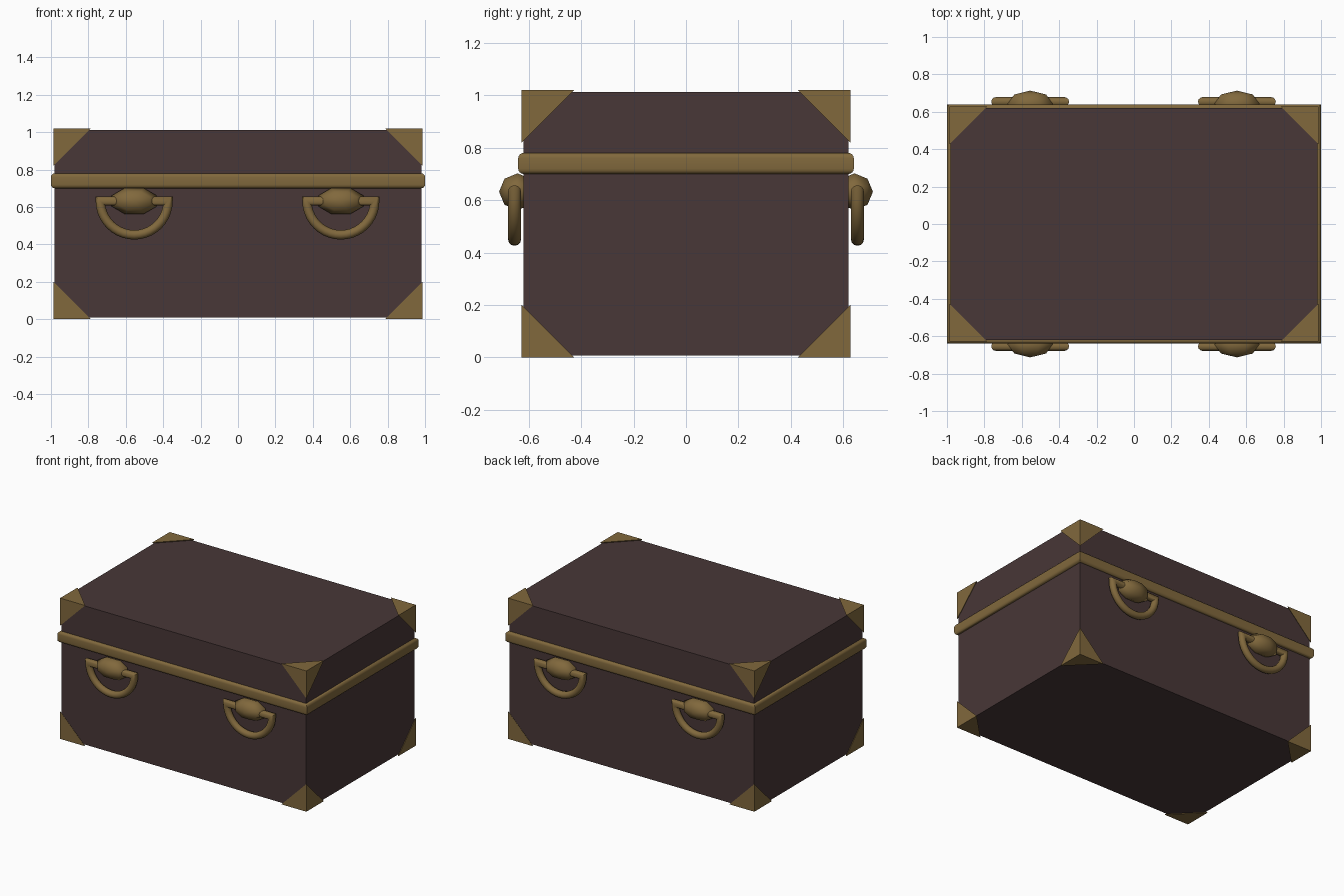
import bpy, bmesh, math
from mathutils import Vector

if "Cube" in bpy.data.objects:
    bpy.data.objects.remove(bpy.data.objects["Cube"])


def material(name, rgb):
    m = bpy.data.materials.new(name)
    m.diffuse_color = (*rgb, 1)
    m.use_nodes = True
    m.node_tree.nodes["Principled BSDF"].inputs["Base Color"].default_value = m.diffuse_color
    return m


LEATHER = material("dark_brown_leather", (0.065, 0.038, 0.038))
BRASS = material("aged_brass", (0.22, 0.14, 0.046))


def finish(bm, name, mat, smooth=None):
    bmesh.ops.recalc_face_normals(bm, faces=bm.faces[:])
    me = bpy.data.meshes.new(name)
    bm.to_mesh(me)
    bm.free()
    me.materials.append(mat)
    ob = bpy.data.objects.new(name, me)
    bpy.context.collection.objects.link(ob)
    if smooth:
        bpy.ops.object.select_all(action='DESELECT')
        bpy.context.view_layer.objects.active = ob
        ob.select_set(True)
        bpy.ops.object.shade_smooth_by_angle(angle=math.radians(smooth))
    return ob


def box(hx, hy, z0, z1):
    bm = bmesh.new()
    bmesh.ops.create_cube(bm, size=1)
    for v in bm.verts:
        v.co = (v.co.x * 2 * hx, v.co.y * 2 * hy, z0 + (v.co.z + 0.5) * (z1 - z0))
    return bm


# Trunk base and lid
finish(box(0.98, 0.62, 0.008, 0.74), "trunk_base", LEATHER)
finish(box(0.98, 0.62, 0.74, 1.012), "trunk_lid", LEATHER)

# Rounded band hiding the lid seam
bm = box(1.0, 0.64, 0.70, 0.78)
rims = [e for e in bm.edges if abs(e.verts[0].co.z - e.verts[1].co.z) < 1e-4]
bmesh.ops.bevel(bm, geom=rims, offset=0.02, segments=4, profile=0.5, affect='EDGES')
finish(bm, "lid_band", BRASS, 35)

# Eight corner protectors
LEG = 0.2
for sx in (-1, 1):
    for sy in (-1, 1):
        for z, sz in ((0.0, -1), (1.02, 1)):
            bm = bmesh.new()
            tip = Vector((sx * 0.987, sy * 0.627, z))
            ends = [(0, 0, 0), (-sx * LEG, 0, 0), (0, -sy * LEG, 0), (0, 0, -sz * LEG)]
            vs = [bm.verts.new(tip + Vector(e)) for e in ends]
            for tri in ((0, 1, 2), (0, 1, 3), (0, 2, 3), (1, 2, 3)):
                bm.faces.new([vs[i] for i in tri])
            finish(bm, "corner_protector", BRASS)


def handle_ring(cx, cy, cz, major, r, sides=12, steps=20):
    """D-shaped ring: half circle closed by a straight bar, mitred corners."""
    path = [Vector((math.cos(a), math.sin(a))) * major
            for a in (math.pi * (1 + i / steps) for i in range(steps + 1))]
    n = len(path)
    bm = bmesh.new()
    rings = []
    for i, p in enumerate(path):
        d0 = (p - path[i - 1]).normalized()
        d1 = (path[(i + 1) % n] - p).normalized()
        n0, n1 = Vector((d0.y, -d0.x)), Vector((d1.y, -d1.x))
        m = (n0 + n1) / (1 + n0.dot(n1))
        ring = []
        for k in range(sides):
            t = 2 * math.pi * k / sides
            q = p + m * r * math.cos(t)
            ring.append(bm.verts.new((cx + q.x, cy + r * math.sin(t), cz + q.y)))
        rings.append(ring)
    for i in range(n):
        a, b = rings[i], rings[(i + 1) % n]
        for k in range(sides):
            j = (k + 1) % sides
            bm.faces.new((a[k], a[j], b[j], b[k]))
    return bm


def boss(cx, cy, cz):
    """Eight-sided low-poly knob with its pole facing outward."""
    bm = bmesh.new()
    bmesh.ops.create_uvsphere(bm, u_segments=8, v_segments=4, radius=1)
    c, s = math.cos(math.pi / 8), math.sin(math.pi / 8)
    for v in bm.verts:
        x, y, z = v.co
        v.co = (cx + (x * c - y * s) * 0.13, cy + z * 0.07, cz + (x * s + y * c) * 0.076)
    return bm


# Two handles on the front and two on the back
for sy, side in ((-1, "front"), (1, "back")):
    for x in (-0.555, 0.55):
        finish(handle_ring(x, sy * 0.654, 0.632, 0.181, 0.025), side + "_handle_ring", BRASS, 50)
        finish(boss(x, sy * 0.643, 0.632), side + "_handle_mount", BRASS, 60)
